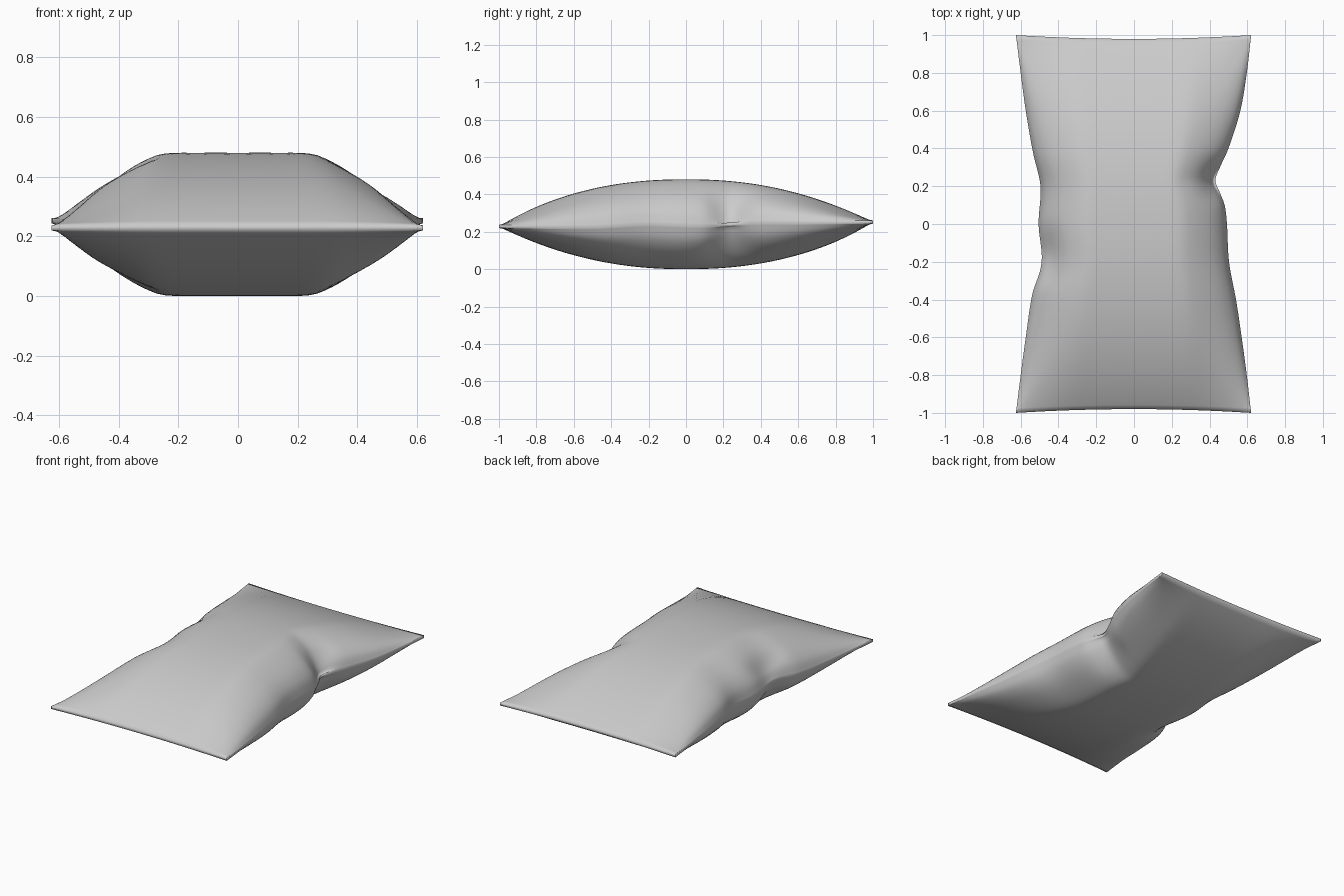
import bpy, bmesh
from math import exp

if "Cube" in bpy.data.objects:
    bpy.data.objects.remove(bpy.data.objects["Cube"])


def curve(pts, x):
    """Smooth cubic through (position, value) points."""
    n = len(pts)
    i = 0
    while i < n - 2 and x > pts[i + 1][0]:
        i += 1

    def slope(k):
        a, b = pts[max(k - 1, 0)], pts[min(k + 1, n - 1)]
        return (b[1] - a[1]) / (b[0] - a[0])
    (x0, y0), (x1, y1) = pts[i], pts[i + 1]
    d = x1 - x0
    t = min(max((x - x0) / d, 0), 1)
    return ((2*t**3 - 3*t*t + 1) * y0 + (t**3 - 2*t*t + t) * d * slope(i)
            + (3*t*t - 2*t**3) * y1 + (t**3 - t*t) * d * slope(i + 1))


def bump(x, y, cx, cy, sx, sy):
    return exp(-((x - cx) / sx) ** 2 - ((y - cy) / sy) ** 2)


# Side outlines, seam height and cross-section
RIGHT = [(-1, .62), (-.8, .597), (-.6, .57), (-.4, .54), (-.2, .503), (0, .492), (.1, .48),
         (.17, .453), (.23, .43), (.3, .455), (.4, .5), (.6, .563), (.8, .597), (1, .62)]
LEFT = [(-1, .625), (-.8, .6), (-.6, .573), (-.37, .538), (-.25, .498), (-.17, .488), (0, .505),
        (.2, .495), (.38, .535), (.6, .573), (.8, .6), (1, .625)]
SEAM = [(-1, .228), (-.5, .225), (-.2, .24), (.1, .232), (.35, .248), (.6, .248), (1, .252)]
SECTION = [(0, 1), (.25, 1), (.5, .985), (.62, .89), (.75, .73), (.85, .57),
           (.92, .41), (.97, .23), (1, 0)]
RIM = .009
NX, NY = 48, 80


def point(u, v, side):
    w = curve(RIGHT if u > 0 else LEFT, v)
    x = u * w
    # end seams bow slightly inward
    y = v * (1 - .02 * (1 - u * u) * abs(v) ** 4)
    full = (1 - abs(v) ** 2.2) * curve(SECTION, abs(u))
    seam = curve(SEAM, v)
    mid = .24 + (seam - .24) * max(abs(u), abs(v)) ** 6
    z = mid + side * (RIM + (.24 - RIM) * full)
    # creases where the sides are pinched
    soft = min(1, 6 * full)
    if side > 0:
        z -= soft * .05 * bump(x, y, .43, .23, .07, .09)
        z -= soft * .035 * bump(x, y, -.45, -.15, .05, .12)
    else:
        z += soft * .035 * bump(x, y, .42, .22, .08, .12)
        z += soft * .03 * bump(x, y, -.45, -.2, .06, .1)
    return x, y, z


# Pillow: closed rings lofted along its length
bm = bmesh.new()
us = [-1 + 2 * i / NX for i in range(NX + 1)]
us = [1.5 * u - .5 * u ** 3 for u in us]
rings = []
for j in range(NY + 1):
    v = -1 + 2 * j / NY
    ring = [bm.verts.new(point(u, v, 1)) for u in us]
    ring += [bm.verts.new(point(u, v, -1)) for u in reversed(us)]
    rings.append(ring)
n = len(rings[0])
for a, b in zip(rings, rings[1:]):
    for i in range(n):
        k = (i + 1) % n
        bm.faces.new((a[i], a[k], b[k], b[i]))
# End seams
for r in (rings[0], rings[-1]):
    for i in range(NX):
        bm.faces.new((r[i], r[i + 1], r[n - 2 - i], r[n - 1 - i]))
bmesh.ops.recalc_face_normals(bm, faces=bm.faces)
low = min(p.co.z for p in bm.verts)
bmesh.ops.translate(bm, verts=bm.verts, vec=(0, 0, -low))
mesh = bpy.data.meshes.new("pillow")
bm.to_mesh(mesh)
bm.free()
for p in mesh.polygons:
    p.use_smooth = True
pillow = bpy.data.objects.new("pillow", mesh)
bpy.context.collection.objects.link(pillow)
